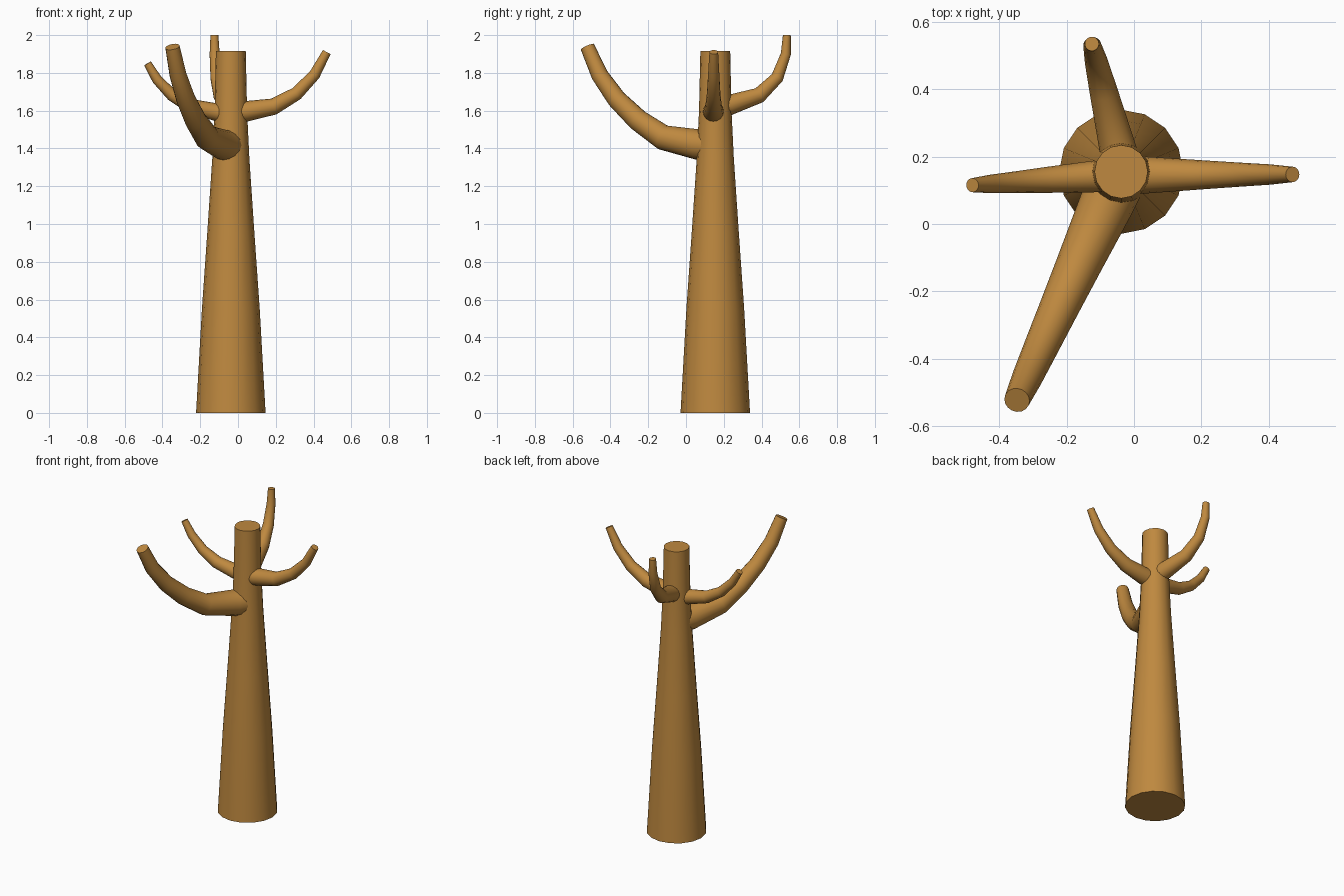
import bpy, bmesh, math
from mathutils import Vector

if "Cube" in bpy.data.objects:
    bpy.data.objects.remove(bpy.data.objects["Cube"])

bark = bpy.data.materials.new("bark")
bark.diffuse_color = (0.52, 0.25, 0.05, 1)
bark.use_nodes = True
bark.node_tree.nodes["Principled BSDF"].inputs["Base Color"].default_value = bark.diffuse_color


def tube(name, points, radii, sides):
    """Closed tapered tube swept along a path."""
    pts = [Vector(p) for p in points]
    bm = bmesh.new()
    rings = []
    for i, (p, r) in enumerate(zip(pts, radii)):
        before = (p - pts[i - 1]).normalized() if i else Vector()
        after = (pts[i + 1] - p).normalized() if i < len(pts) - 1 else Vector()
        t = (before + after).normalized()
        # every path stays in one vertical plane, so its normal is a steady side axis
        flat = pts[-1] - pts[0]
        flat.z = 0
        side = Vector((flat.y, -flat.x, 0)).normalized() if flat.length > 1e-4 else Vector((1, 0, 0))
        up = t.cross(side)
        ring = []
        for k in range(sides):
            a = 2 * math.pi * k / sides
            ring.append(bm.verts.new(p + r * (math.cos(a) * side + math.sin(a) * up)))
        rings.append(ring)
    for a, b in zip(rings, rings[1:]):
        for k in range(sides):
            n = (k + 1) % sides
            bm.faces.new((a[k], a[n], b[n], b[k]))
    bm.faces.new(rings[0][::-1])
    bm.faces.new(rings[-1])
    bmesh.ops.recalc_face_normals(bm, faces=bm.faces)
    mesh = bpy.data.meshes.new(name)
    bm.to_mesh(mesh)
    bm.free()
    mesh.materials.append(bark)
    ob = bpy.data.objects.new(name, mesh)
    bpy.context.collection.objects.link(ob)
    bpy.ops.object.select_all(action='DESELECT')
    ob.select_set(True)
    bpy.context.view_layer.objects.active = ob
    bpy.ops.object.shade_smooth_by_angle(angle=math.radians(50))
    return ob


def branch(name, start, tip, profile, sides=16):
    """profile rows: (fraction from start to tip in plan, height, radius)."""
    s, e = Vector(start), Vector(tip)
    pts = [(*s.lerp(e, f), z) for f, z, r in profile]
    tube(name, pts, [r for f, z, r in profile], sides)


# trunk
trunk = [(0, 0.184), (0.55, 0.153), (0.95, 0.125), (1.35, 0.098), (1.6, 0.086), (1.915, 0.079)]
tube("trunk", [(-0.038, 0.155, z) for z, r in trunk], [r for z, r in trunk], 16)

# large front branch
branch("front_branch", (-0.045, 0.14), (-0.347, -0.522),
       [(0, 1.415, 0.083), (0.112, 1.42, 0.081), (0.394, 1.458, 0.067), (0.595, 1.55, 0.058),
        (0.767, 1.662, 0.051), (0.903, 1.79, 0.045), (1, 1.938, 0.038)])

# right branch
branch("right_branch", (-0.01, 0.145), (0.47, 0.147),
       [(0, 1.592, 0.056), (0.115, 1.597, 0.054), (0.415, 1.622, 0.044), (0.665, 1.69, 0.036),
        (0.865, 1.79, 0.03), (1, 1.91, 0.023)])

# left branch
branch("left_branch", (-0.06, 0.145), (-0.479, 0.115),
       [(0, 1.588, 0.05), (0.13, 1.592, 0.047), (0.45, 1.623, 0.039), (0.69, 1.682, 0.032),
        (0.88, 1.765, 0.027), (1, 1.85, 0.021)])

# back branch
branch("back_branch", (-0.035, 0.17), (-0.125, 0.534),
       [(0, 1.617, 0.057), (0.165, 1.63, 0.054), (0.6, 1.682, 0.042), (0.86, 1.775, 0.034),
        (0.985, 1.9, 0.027), (1, 2.0, 0.021)])
